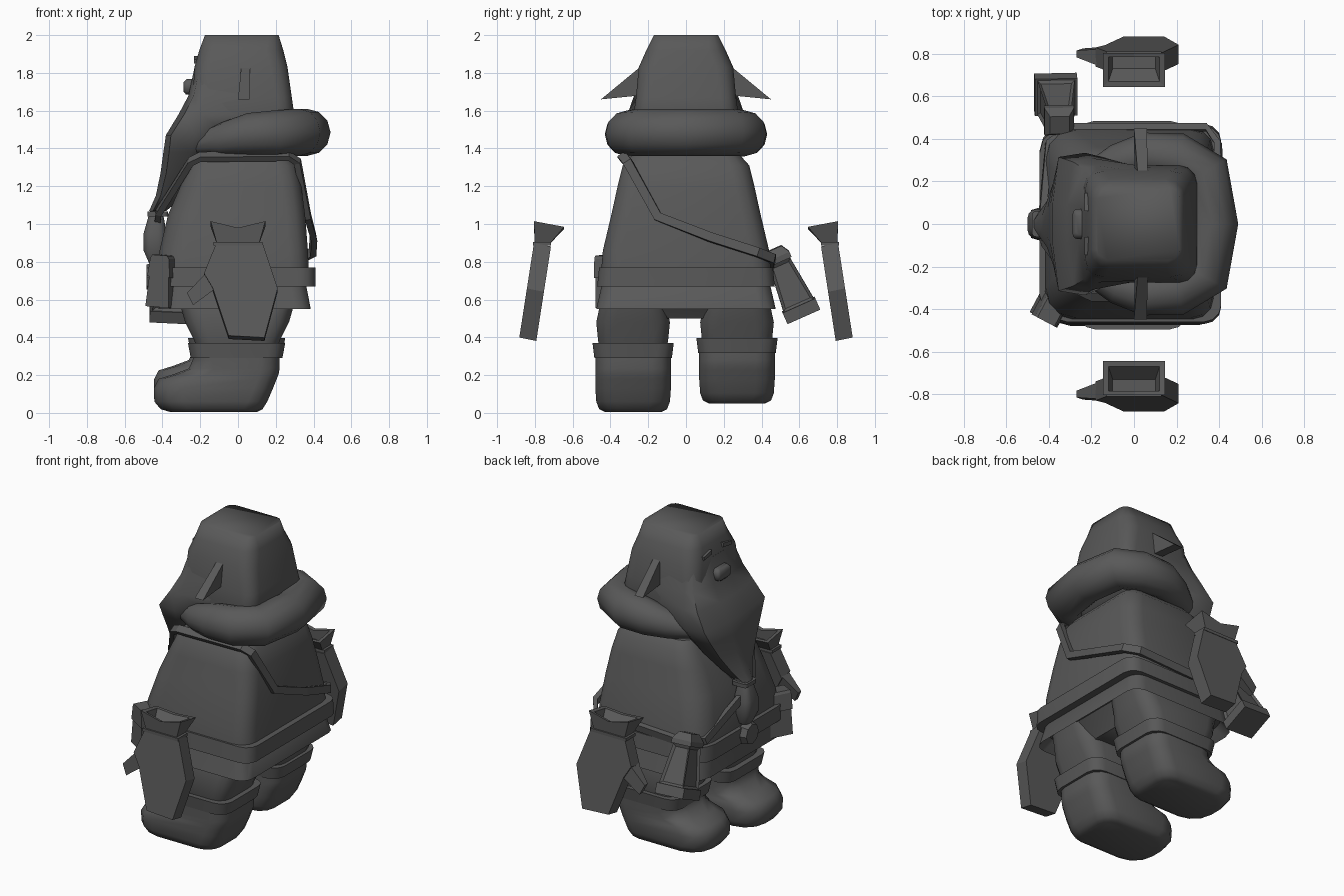
import bpy, bmesh, math
from mathutils import Vector, Matrix

if "Cube" in bpy.data.objects:
    bpy.data.objects.remove(bpy.data.objects["Cube"])

mat = bpy.data.materials.new("dark_grey")
mat.diffuse_color = (0.1, 0.1, 0.1, 1)
mat.use_nodes = True
mat.node_tree.nodes["Principled BSDF"].inputs["Base Color"].default_value = mat.diffuse_color


def finish(name, bm, smooth=True, matrix=None, angle=35):
    if matrix:
        bm.transform(matrix)
    bmesh.ops.recalc_face_normals(bm, faces=bm.faces)
    me = bpy.data.meshes.new(name)
    bm.to_mesh(me)
    bm.free()
    me.materials.append(mat)
    ob = bpy.data.objects.new(name, me)
    bpy.context.collection.objects.link(ob)
    if smooth:
        bpy.ops.object.select_all(action='DESELECT')
        ob.select_set(True)
        bpy.context.view_layer.objects.active = ob
        bpy.ops.object.shade_smooth_by_angle(angle=math.radians(angle))
    return ob


def loft(name, rings, smooth=True, matrix=None, closed=False, angle=35):
    """Skin a list of point rings, capping the ends unless closed."""
    bm = bmesh.new()
    vs = [[bm.verts.new(p) for p in r] for r in rings]
    n = len(vs[0])
    pairs = list(zip(vs, vs[1:])) + ([(vs[-1], vs[0])] if closed else [])
    for a, b in pairs:
        for i in range(n):
            j = (i + 1) % n
            bm.faces.new((a[i], a[j], b[j], b[i]))
    if not closed:
        bm.faces.new(vs[0])
        bm.faces.new(vs[-1])
    return finish(name, bm, smooth, matrix, angle)


def rr(z, x0, x1, hy, r, cy=0, rf=None, steps=3):
    """Rounded rectangle ring at height z; rf is the radius of the two -x corners."""
    cx, hx = (x0 + x1) / 2, (x1 - x0) / 2
    pts = []
    for k, (sx, sy) in enumerate(((1, 1), (-1, 1), (-1, -1), (1, -1))):
        q = min(rf if rf and sx < 0 else r, hx * .98, hy * .98)
        for i in range(steps + 1):
            a = math.pi / 2 * (k + i / steps)
            pts.append((cx + sx * (hx - q) + q * math.cos(a),
                        cy + sy * (hy - q) + q * math.sin(a), z))
    return pts


def rect(z, hx, hy, cx=0, cy=0):
    return [(cx + a * hx, cy + b * hy, z) for a, b in ((1, 1), (-1, 1), (-1, -1), (1, -1))]


# Tunic, belt and skirt
loft("tunic", [rr(*a, 0, f) for *a, f in (
    (.74, -.42, .375, .45, .1, .13), (.86, -.415, .37, .44, .1, .14), (1.05, -.37, .355, .395, .1, .15),
    (1.2, -.305, .335, .362, .1, .13), (1.31, -.25, .31, .335, .1, .1), (1.36, -.21, .27, .29, .08, .08))])
loft("belt", [rr(*a, 0, .13) for a in (
    (.67, -.42, .395, .455, .08), (.67, -.445, .41, .47, .08),
    (.77, -.445, .41, .46, .08), (.77, -.40, .37, .43, .08))])
loft("skirt", [rr(*a, 0, .13) for a in (
    (.62, -.38, .34, .43, .08), (.55, -.42, .385, .475, .08),
    (.68, -.41, .36, .445, .08), (.70, -.38, .34, .42, .08))])

# Belt buckle
bm = bmesh.new()
bmesh.ops.create_cone(bm, cap_ends=True, segments=8, radius1=.08, radius2=.065, depth=.05)
finish("buckle", bm, False, Matrix.Translation((-.46, 0, .72)) @ Matrix.Rotation(-math.pi / 2, 4, 'Y'))

# Trousers and boots, one boot lifted slightly
loft("trouser_seat", [rr(.50, -.24, .22, .13, .05), rr(.62, -.3, .3, .3, .05)])
for side, cy, dz in (("near", -.28, 0), ("far", .27, .045)):
    loft(side + "_trouser_leg", [rr(*a, cy) for a in (
        (.30, -.21, .2, .17, .08), (.38, -.23, .22, .185, .08),
        (.48, -.28, .27, .195, .1), (.55, -.3, .29, .18, .1), (.64, -.33, .32, .16, .09))], angle=50)
    loft(side + "_boot", [rr(z + dz, x0, x1, hy, r, cy, f) for z, x0, x1, hy, r, f in (
        (.005, -.36, .1, .15, .08, .12), (.02, -.41, .13, .18, .1, .14), (.06, -.443, .155, .195, .1, .15),
        (.13, -.445, .185, .2, .1, .15), (.18, -.42, .205, .2, .1, .17), (.205, -.34, .215, .2, .1, .18),
        (.235, -.26, .22, .2, .1, .13), (.28, -.24, .22, .2, .1, .1), (.34, -.23, .22, .2, .09, .09))], angle=60)
    loft(side + "_boot_cuff", [rr(z + dz * .6, x0, x1, hy, .08, cy) for z, x0, x1, hy in (
        (.29, -.22, .2, .18), (.29, -.25, .235, .205),
        (.37, -.265, .25, .215), (.37, -.22, .2, .18))])

# Hood over the head
loft("hood", [rr(*a) for a in (
    (1.38, -.2, .24, .25, .08), (1.60, -.24, .295, .275, .08), (1.67, -.24, .285, .265, .08),
    (1.83, -.23, .262, .25, .09), (1.92, -.205, .24, .21, .09), (2.0, -.175, .215, .17, .05))], angle=80)


# Face and long shield-shaped beard flowing out of the hood, ending in a knotted tip
def beard_ring(z, xf, xs, xm, xb, hw, hb):
    return [(xb, hb, z), (xm, hw, z), (xs, hw * .94, z), (xf, hw * .3, z),
            (xf, -hw * .3, z), (xs, -hw * .94, z), (xm, -hw, z), (xb, -hb, z)]


loft("beard", [beard_ring(*a) for a in (
    (1.84, -.228, -.2, -.17, .1, .215, .235), (1.68, -.262, -.235, -.18, .1, .275, .262),
    (1.58, -.315, -.285, -.2, .06, .31, .26), (1.47, -.382, -.355, -.23, -.03, .335, .25),
    (1.38, -.395, -.365, -.25, -.1, .28, .2), (1.27, -.41, -.38, -.28, -.2, .205, .15),
    (1.15, -.435, -.41, -.34, -.28, .115, .09), (1.07, -.47, -.45, -.41, -.38, .055, .05))], angle=60)
loft("beard_tip", [rr(*a) for a in (
    (1.07, -.465, -.40, .04, .02), (1.02, -.48, -.39, .05, .03), (.95, -.50, -.38, .07, .04),
    (.86, -.50, -.38, .07, .04), (.79, -.47, -.40, .045, .03))], angle=50)
loft("beard_knot", [rr(z, -.48, -.37, .06, .02) for z in (1.04, 1.065)])

# Nose, eyes and ears
loft("nose", [rr(*a) for a in (
    (1.685, -.275, -.2, .04, .015), (1.70, -.288, -.2, .065, .02),
    (1.75, -.288, -.2, .07, .02), (1.768, -.272, -.2, .05, .015))], angle=60)
for s, side in ((-1, "near"), (1, "far")):
    loft(side + "_eye", [[(x, s * (y), z) for y, z in ((.06, 1.862), (.145, 1.85), (.145, 1.872), (.06, 1.89))]
                         for x in (-.232, -.2)], False)
    loft(side + "_ear", [[(x + (z - 1.66) * k, s * y, z) for y, z in ((.22, 1.85), (.25, 1.68), (.45, 1.66))]
                         for x, k in ((0, .1), (.06, .03))], False)

# Thick hood collar wrapped round the back of the neck
half = [(-.22, .23, 1.425, .05, .055), (-.08, .285, 1.45, .09, .09), (.05, .325, 1.475, .105, .112),
        (.2, .31, 1.48, .12, .122), (.325, .245, 1.485, .125, .125)]
path = half + [(.365, 0, 1.485, .125, .125)] + [(x, -y, *r) for x, y, *r in reversed(half)]
rings = []
for i, (x, y, z, rh, rz) in enumerate(path):
    a, b = path[max(i - 1, 0)], path[min(i + 1, len(path) - 1)]
    side = Vector((b[1] - a[1], a[0] - b[0], 0)).normalized()
    rings.append([Vector((x, y, z)) + side * rh * math.cos(t) + Vector((0, 0, rz * math.sin(t)))
                  for t in (k * math.pi / 6 for k in range(12))])
loft("collar", rings, angle=60)

# Strap slung from one shoulder to the opposite hip
route = [Vector(p) for p in (
    (-.25, -.31, 1.33), (-.2, -.335, 1.355), (.27, -.335, 1.36), (.315, -.31, 1.33), (.37, -.15, 1.04),
    (.40, .13, .93), (.395, .38, .85), (.34, .455, .82), (-.30, .455, .79), (-.40, .38, .8),
    (-.43, .05, .96), (-.42, -.08, 1.06))]
rings = []
for i, p in enumerate(route):
    t = (route[(i + 1) % len(route)] - route[i - 1]).normalized()
    out = p - Vector((0, 0, .9))
    out = (out - t * out.dot(t)).normalized()
    w = t.cross(out)
    rings.append([p + out * a * .016 + w * b * .024 for a, b in ((1, 1), (-1, 1), (-1, -1), (1, -1))])
loft("shoulder_strap", rings, False, closed=True)

# Floating mittens with thumb and open flared cuff
palm = [(-.115, .89), (-.18, .73), (-.135, .655), (-.05, .4), (.14, .39), (.21, .65), (.13, .89)]


def tilt(z):
    return .76 + (.89 - z) * .155


for s, side in ((-1, "near"), (1, "far")):
    loft(side + "_mitten_palm", [[(x, s * (tilt(z) + d), z + d * .2) for x, z in palm]
                                 for d in (-.045, .045)], False)
    loft(side + "_mitten_thumb", [[(x, s * (tilt(z) + d), z) for x, z, d in
                                   ((xa, za, -h), (xb, zb, -h), (xb, zb, h), (xa, za, h))]
                                  for xa, za, xb, zb, h in ((-.165, .745, -.11, .665, .04),
                                                            (-.27, .635, -.238, .57, .016))], False)
    loft(side + "_mitten_band", [rect(z, .13, .048, 0, s * .762) for z in (.885, .905)], False)

    def cuff(hx, y0, y1, z0, z1, dip):
        return [(-hx, s * y0, z0), (0, s * y0, z0 - dip * .3), (hx, s * y0, z0),
                (hx, s * y1, z1), (0, s * y1, z1 - dip), (-hx, s * y1, z1)]
    loft(side + "_mitten_cuff", [cuff(.11, .725, .8, .89, .89, 0), cuff(.145, .645, .805, .985, 1.015, .035),
                                 cuff(.12, .67, .785, .985, 1.005, .03), cuff(.1, .73, .785, .92, .92, 0)], False)

# Lantern hanging off the belt, splayed outwards
tip = Matrix.Translation((-.35, .47, .855)) @ Matrix.Rotation(math.radians(24), 4, 'X') \
    @ Matrix.Rotation(math.radians(3), 4, 'Y')
loft("lantern_base", [rect(z, .1, .095) for z in (-.375, -.31)], False, tip)
loft("lantern_cap", [rect(z, h, h) for z, h in ((-.06, .07), (-.03, .07), (.015, .045))], False, tip)
bm = bmesh.new()
lo, hi = [[bm.verts.new(p) for p in rect(z, h, h)] for z, h in ((-.31, .088), (-.06, .06))]
panes = [bm.faces.new((lo[i], lo[i - 3], hi[i - 3], hi[i])) for i in range(4)]
bm.faces.new(lo)
bm.faces.new(hi)
bmesh.ops.recalc_face_normals(bm, faces=bm.faces)
bmesh.ops.inset_individual(bm, faces=panes, thickness=.022, depth=-.012)
finish("lantern_frame", bm, False, tip)

# Belt pouch
turn = Matrix.Translation((-.385, -.385, .70)) @ Matrix.Rotation(math.radians(-28), 4, 'Z') \
    @ Matrix.Rotation(math.radians(4), 4, 'Y')
loft("pouch", [rect(z, hx, .075) for z, hx in ((-.14, .07), (.06, .055), (.13, .045))], False, turn)
loft("pouch_flap", [rect(z, hx, .08) for z, hx in ((.02, .068), (.12, .055), (.135, .045))], False, turn)
